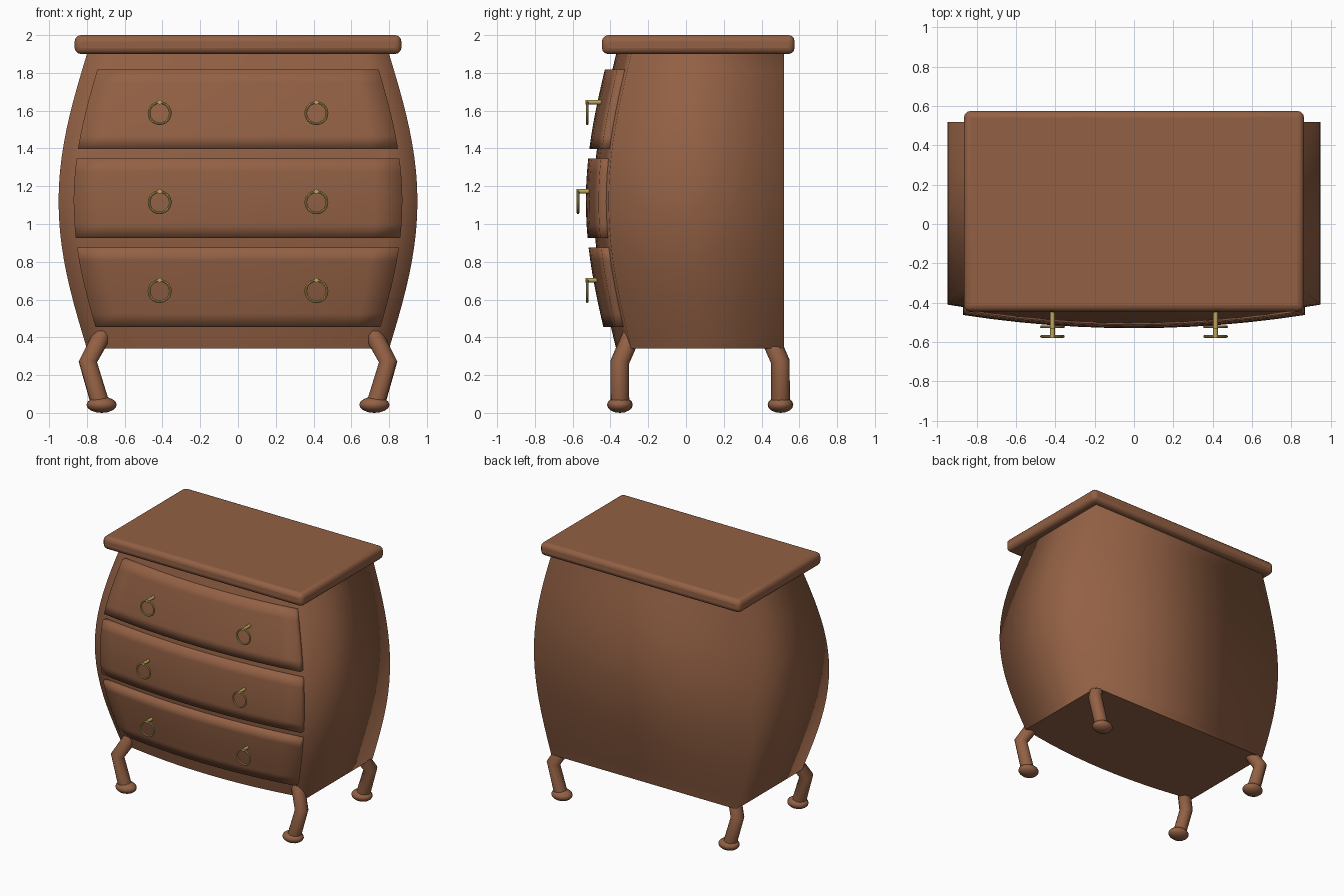
import bpy, bmesh, math

cube = bpy.data.objects.get("Cube")
if cube:
    bpy.data.objects.remove(cube, do_unlink=True)


def material(name, colour):
    mat = bpy.data.materials.new(name)
    mat.use_nodes = True
    mat.diffuse_color = colour
    mat.node_tree.nodes["Principled BSDF"].inputs["Base Color"].default_value = colour
    return mat


WOOD = material("brown wood", (0.29, 0.118, 0.058, 1))
BRASS = material("brass", (0.52, 0.37, 0.11, 1))
BOTTOM, TOP, BACK = 0.34, 1.90, 0.52


def bulge(z):
    return math.sin(math.pi * (z - BOTTOM) / (TOP - BOTTOM))


def half_width(z):
    return 0.80 + 0.15 * bulge(z)


def front_y(x, z):
    u = x / half_width(z)
    return -0.29 - 0.12 * bulge(z) - 0.08 * (1 - u * u)


def add_object(name, bm, mat):
    bmesh.ops.recalc_face_normals(bm, faces=bm.faces)
    for f in bm.faces:
        f.smooth = True
    mesh = bpy.data.meshes.new(name)
    bm.to_mesh(mesh)
    bm.free()
    mesh.materials.append(mat)
    obj = bpy.data.objects.new(name, mesh)
    bpy.context.collection.objects.link(obj)
    return obj


def bowed_block(name, z0, z1, rows, inset=0, proud=0, back=None, cols=12, sharp_caps=False):
    """Stack of outlines with a bowed front and a straight back."""
    bm = bmesh.new()
    rings = []
    for r in range(rows + 1):
        z = z0 + (z1 - z0) * r / rows
        w = half_width(z) - inset
        xs = [w * (2 * c / cols - 1) for c in range(cols + 1)]
        rear = back if back is not None else front_y(w, z) + 0.03
        outline = [(x, front_y(x, z) - proud, z) for x in xs]
        outline += [(w, rear, z), (-w, rear, z)]
        rings.append([bm.verts.new(p) for p in outline])
    n = len(rings[0])
    for a, b in zip(rings, rings[1:]):
        for i in range(n):
            j = (i + 1) % n
            bm.faces.new((a[i], a[j], b[j], b[i]))
    for cap in (bm.faces.new(rings[0]), bm.faces.new(rings[-1])):
        for e in cap.edges:
            e.smooth = not sharp_caps
    return add_object(name, bm, WOOD)


# Bombe carcass
bowed_block("body", BOTTOM, TOP, 20, back=BACK, sharp_caps=True)

# Table top with rounded edges
bpy.ops.mesh.primitive_cube_add(size=1, location=(0, 0.065, 1.95))
top = bpy.context.object
top.name = "top_slab"
top.scale = (1.73, 1.02, 0.10)
bpy.ops.object.transform_apply(location=False, rotation=False, scale=True)
bevel = top.modifiers.new("rounded_edges", "BEVEL")
bevel.width, bevel.segments = 0.033, 3
top.data.materials.append(WOOD)
bpy.ops.object.shade_smooth_by_angle(angle=math.radians(40))


# Ring pull hanging from a post
def handle(label, x, z, ring_y):
    bpy.ops.mesh.primitive_torus_add(
        location=(x, ring_y, z), rotation=(math.pi / 2, 0, 0),
        major_radius=0.056, minor_radius=0.007, major_segments=32, minor_segments=8)
    ring = bpy.context.object
    ring.name = label + "_ring"
    post_z = z + 0.058
    y0, y1 = front_y(x, post_z), ring_y - 0.008
    bpy.ops.mesh.primitive_cylinder_add(
        vertices=12, radius=0.012, depth=y0 - y1,
        location=(x, (y0 + y1) / 2, post_z), rotation=(math.pi / 2, 0, 0))
    post = bpy.context.object
    post.name = label + "_post"
    for obj in (ring, post):
        obj.data.materials.append(BRASS)
        bpy.context.view_layer.objects.active = obj
        obj.select_set(True)
        bpy.ops.object.shade_smooth_by_angle(angle=math.radians(40))


# Three drawers, each with two pulls
drawers = (("lower", 0.455, 0.645, -0.523),
           ("middle", 0.927, 1.115, -0.572),
           ("upper", 1.397, 1.587, -0.523))
for label, z0, ring_z, ring_y in drawers:
    bowed_block(label + "_drawer", z0, z0 + 0.42, 6, inset=0.08, proud=0.04)
    for side, s in (("left", 1), ("right", -1)):
        handle(f"{label}_{side}_handle", s * 0.415, ring_z, ring_y)


# Bent legs with flattened feet
def leg(label, sx, y, top_y):
    curve = bpy.data.curves.new(label + "_leg", "CURVE")
    curve.dimensions = "3D"
    curve.bevel_depth, curve.bevel_resolution = 0.05, 3
    curve.use_fill_caps = True
    path = ((0.715, top_y, 0.42), (0.795, y, 0.27), (0.73, y, 0.05))
    spline = curve.splines.new("POLY")
    spline.points.add(len(path) - 1)
    for point, (px, py, pz) in zip(spline.points, path):
        point.co = (sx * px, py, pz, 1)
    curve.materials.append(WOOD)
    bpy.context.collection.objects.link(bpy.data.objects.new(label + "_leg", curve))
    bpy.ops.mesh.primitive_uv_sphere_add(
        segments=16, ring_count=8, radius=1, location=(sx * 0.722, y, 0.043))
    foot = bpy.context.object
    foot.name = label + "_foot"
    foot.scale = (0.08, 0.068, 0.043)
    foot.data.materials.append(WOOD)
    bpy.ops.object.shade_smooth()


for side, s in (("left", 1), ("right", -1)):
    leg("front_" + side, s, -0.35, -0.285)
    leg("back_" + side, s, 0.50, 0.435)
